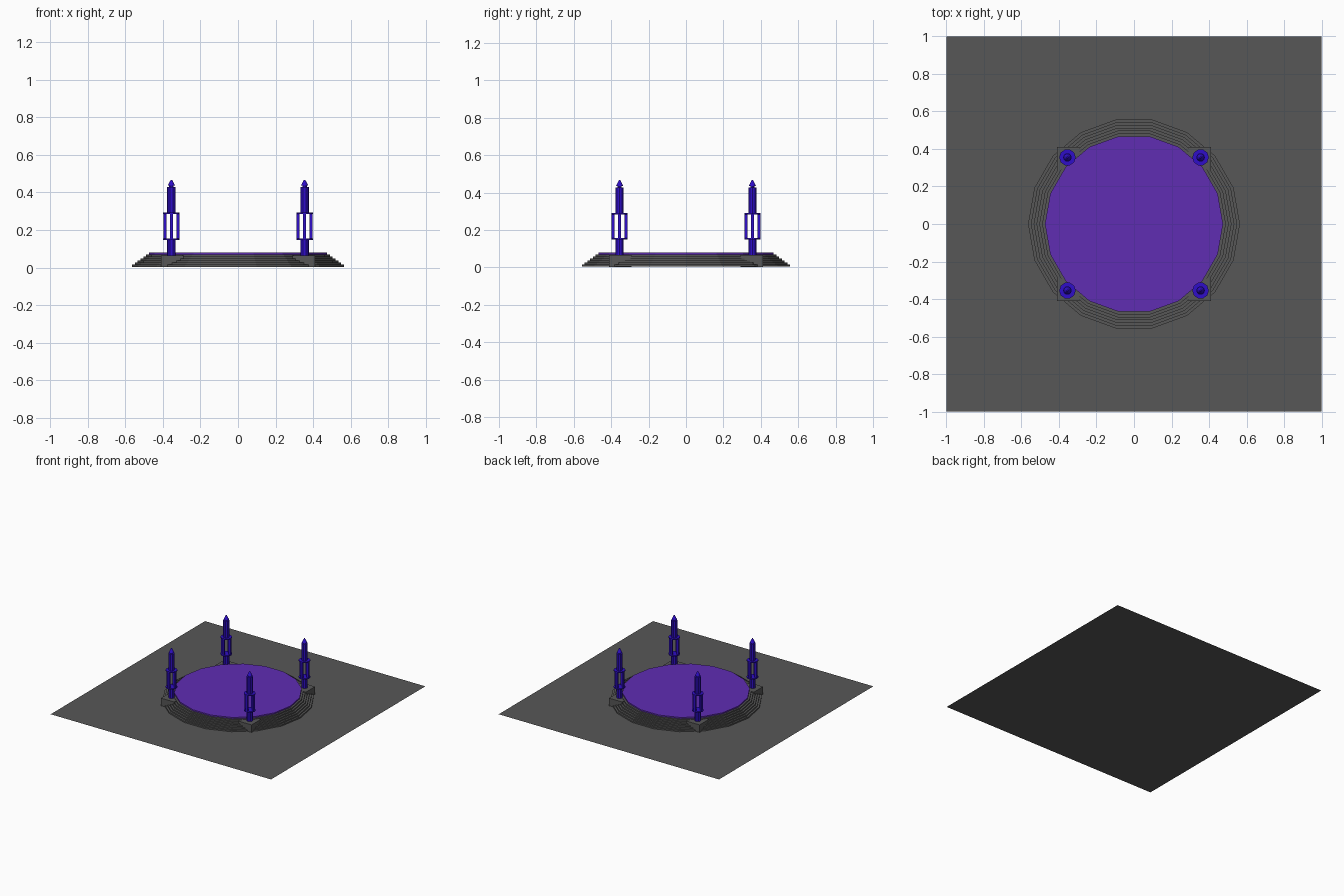
import bpy
from math import cos, sin, pi

cube = bpy.data.objects.get("Cube")
if cube:
    bpy.data.objects.remove(cube, do_unlink=True)


def material(name, rgb):
    m = bpy.data.materials.new(name)
    m.use_nodes = True
    col = (*rgb, 1)
    m.diffuse_color = col
    m.node_tree.nodes["Principled BSDF"].inputs["Base Color"].default_value = col
    return m


stone = material("dark_grey_stone", (0.095, 0.095, 0.095))
violet = material("violet_floor", (0.115, 0.026, 0.45))
blue = material("deep_blue", (0.028, 0.004, 0.58))


def finish(name, mat):
    ob = bpy.context.object
    ob.name = name
    ob.data.materials.append(mat)
    return ob


def frustum(name, mat, x, y, z0, z1, r0, r1, sides):
    """Upright prism or cone with a corner pointing along +x."""
    bpy.ops.mesh.primitive_cone_add(
        vertices=sides, radius1=r0, radius2=r1, depth=z1 - z0,
        location=(x, y, (z0 + z1) / 2), rotation=(0, 0, pi / 2))
    return finish(name, mat)


def box(name, mat, x, y, z0, z1, width):
    bpy.ops.mesh.primitive_cube_add(size=1, location=(x, y, (z0 + z1) / 2))
    ob = finish(name, mat)
    ob.scale = (width, width, z1 - z0)
    return ob


# Flat ground sheet
bpy.ops.mesh.primitive_plane_add(size=2)
finish("ground_sheet", stone)

# Round stepped platform with the coloured floor as its last step
STEPS, SIDES = 7, 18
base, rise = 0.004, 0.0108
for i in range(STEPS):
    top = i == STEPS - 1
    r = 0.565 - 0.015 * i
    frustum("arena_floor" if top else f"step_{i + 1}", violet if top else stone,
            0, 0, base + i * rise, base + (i + 1) * rise, r, r, SIDES)


def pillar(tag, x, y):
    # Corner block under the pillar
    box(f"{tag}_block", stone, x * 0.99, y * 0.99, 0.003, 0.065, 0.12)

    # Lower and upper shafts
    frustum(f"{tag}_lower_shaft", blue, x, y, 0.06, 0.15, 0.023, 0.023, 10)
    frustum(f"{tag}_upper_shaft", blue, x, y, 0.286, 0.428, 0.023, 0.023, 10)

    # Open lantern: two discs joined by four bars
    for part, z in (("lower", 0.148), ("upper", 0.284)):
        frustum(f"{tag}_{part}_disc", blue, x, y, z, z + 0.008, 0.044, 0.044, 10)
    for k in range(4):
        a = k * pi / 2
        box(f"{tag}_bar_{k + 1}", blue, x + 0.034 * cos(a), y + 0.034 * sin(a),
            0.15, 0.29, 0.016)

    # Neck and pointed cap
    frustum(f"{tag}_neck", blue, x, y, 0.426, 0.438, 0.012, 0.012, 10)
    frustum(f"{tag}_cap", blue, x, y, 0.436, 0.467, 0.02, 0.004, 10)


for side, sx in (("left", 1), ("right", -1)):
    for end, sy in (("front", -1), ("back", 1)):
        pillar(f"{end}_{side}_pillar", 0.355 * sx, 0.355 * sy)
